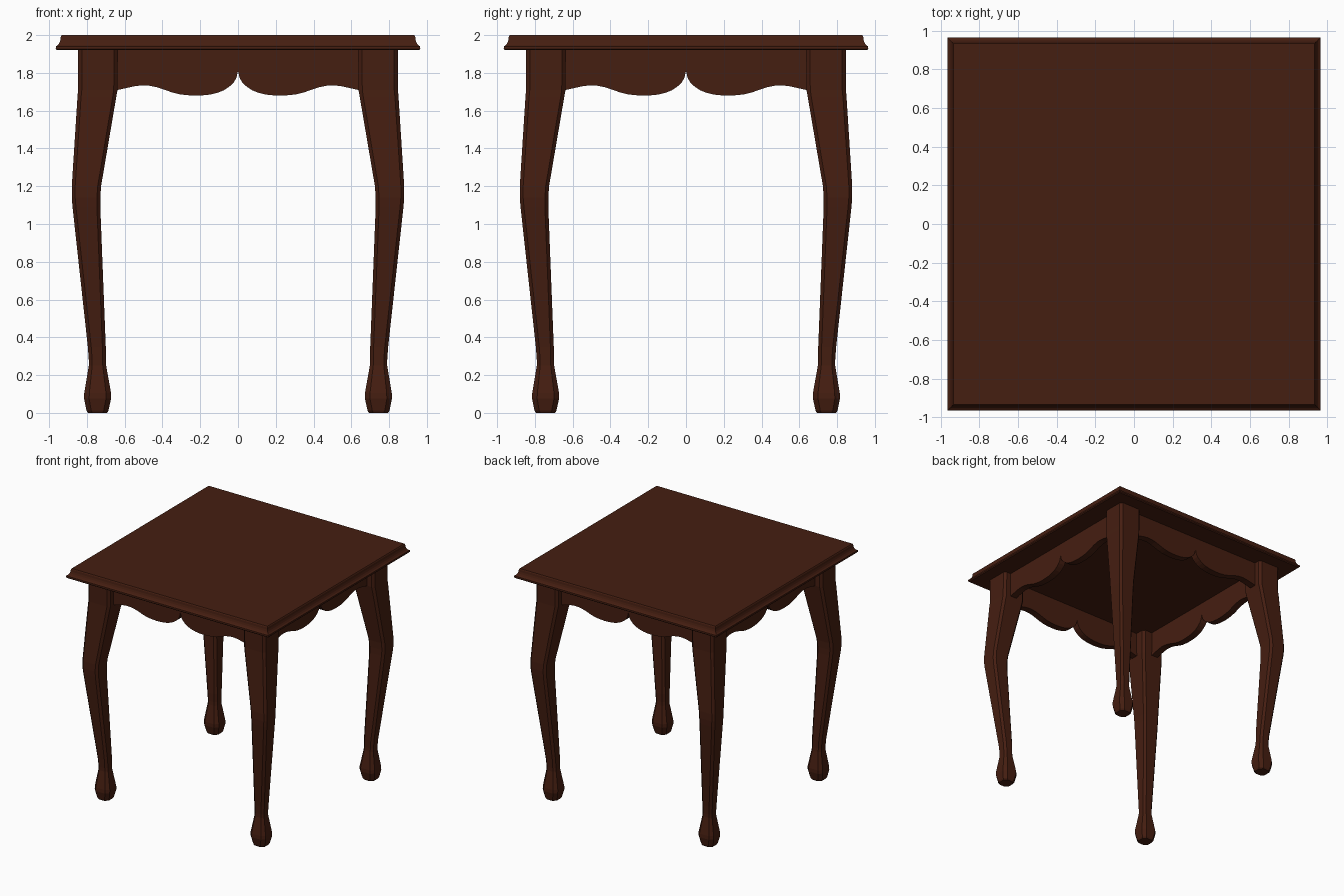
import bpy, bmesh
from math import pi
from mathutils import Matrix

if "Cube" in bpy.data.objects:
    bpy.data.objects.remove(bpy.data.objects["Cube"])

wood = bpy.data.materials.new("dark_wood")
wood.diffuse_color = (0.06, 0.013, 0.0055, 1)
wood.use_nodes = True
wood.node_tree.nodes["Principled BSDF"].inputs["Base Color"].default_value = wood.diffuse_color


def finish(bm, name):
    bmesh.ops.recalc_face_normals(bm, faces=bm.faces)
    me = bpy.data.meshes.new(name)
    bm.to_mesh(me)
    bm.free()
    me.materials.append(wood)
    ob = bpy.data.objects.new(name, me)
    bpy.context.collection.objects.link(ob)
    return ob


def loft(rings, name):
    """Skin a stack of equal-length point rings and cap both ends."""
    bm = bmesh.new()
    loops = [[bm.verts.new(p) for p in ring] for ring in rings]
    n = len(loops[0])
    for a, b in zip(loops, loops[1:]):
        for i in range(n):
            j = (i + 1) % n
            bm.faces.new((a[i], a[j], b[j], b[i]))
    bm.faces.new(loops[0])
    bm.faces.new(loops[-1])
    return finish(bm, name)


# Moulded table top: (z, half width)
top = [(1.92, 0.958), (1.927, 0.965), (1.94, 0.964), (1.948, 0.953),
       (1.96, 0.945), (1.975, 0.94), (1.992, 0.938), (2.0, 0.933)]
loft([[(-h, -h, z), (h, -h, z), (h, h, z), (-h, h, z)] for z, h in top], "table_top")

# Cabriole legs: (z, inner edge, outer edge, corner chamfer)
leg = [(0.0, 0.693, 0.795, 0.025), (0.012, 0.686, 0.802, 0.025),
       (0.075, 0.672, 0.815, 0.027), (0.105, 0.672, 0.814, 0.027),
       (0.25, 0.698, 0.79, 0.018), (0.28, 0.70, 0.79, 0.018), (0.35, 0.70, 0.795, 0.018),
       (1.09, 0.729, 0.876, 0.018), (1.14, 0.729, 0.88, 0.018),
       (1.2, 0.725, 0.88, 0.018), (1.67, 0.645, 0.85, 0.019),
       (1.71, 0.638, 0.847, 0.02), (1.925, 0.636, 0.847, 0.02)]


def leg_ring(z, a, b, c, sx, sy):
    pts = [(a + c, a), (b - c, a), (b, a + c), (b, b - c),
           (b - c, b), (a + c, b), (a, b - c), (a, a + c)]
    return [(x * sx, y * sy, z) for x, y in pts]


for sy, fb in ((-1, "front"), (1, "back")):
    for sx, lr in ((-1, "left"), (1, "right")):
        loft([leg_ring(*r, sx, sy) for r in leg], f"{fb}_{lr}_leg")

# Scalloped aprons: right half of the lower edge, mirrored about the middle cusp
half = [(0.008, 1.775), (0.022, 1.75), (0.045, 1.728), (0.075, 1.708), (0.11, 1.694),
        (0.15, 1.685), (0.19, 1.681), (0.23, 1.68), (0.27, 1.682), (0.31, 1.687),
        (0.35, 1.697), (0.39, 1.711), (0.43, 1.724), (0.47, 1.732), (0.51, 1.734),
        (0.55, 1.729), (0.59, 1.72), (0.635, 1.71), (0.66, 1.707)]
lower = [(-x, z) for x, z in reversed(half)] + [(0, 1.812)] + half
outline = lower + [(0.66, 1.925), (-0.66, 1.925)]
for k, side in enumerate(("front", "right", "back", "left")):
    ob = loft([[(x, y, z) for x, z in outline] for y in (-0.785, -0.725)], f"{side}_apron")
    ob.data.transform(Matrix.Rotation(k * pi / 2, 4, 'Z'))
